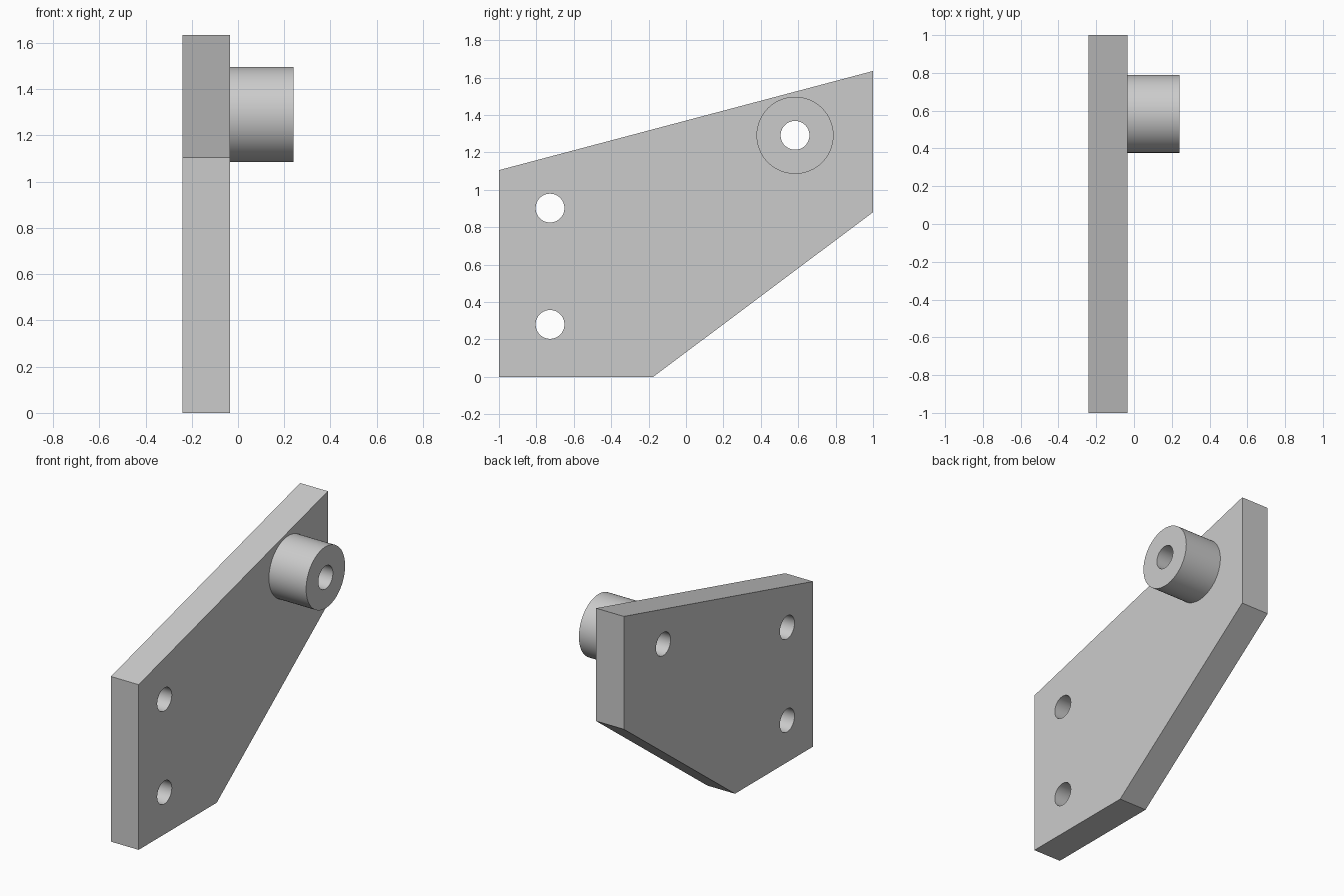
import bpy, bmesh, math
from mathutils import Matrix, Vector

cube = bpy.data.objects.get("Cube")
if cube:
    bpy.data.objects.remove(cube, do_unlink=True)

X_BACK, X_FACE, X_END = -0.24, -0.035, 0.24
BOSS = (0.583, 1.291)
HOLES = {"upper": (-0.727, 0.902), "lower": (-0.727, 0.28), "boss": BOSS}
HOLE_R, BOSS_R = 0.077, 0.206

grey = bpy.data.materials.new("plain grey")
grey.use_nodes = True
colour = (0.6, 0.6, 0.6, 1)
grey.diffuse_color = colour
grey.node_tree.nodes["Principled BSDF"].inputs["Base Color"].default_value = colour


def finish(name, bm):
    bmesh.ops.recalc_face_normals(bm, faces=bm.faces)
    mesh = bpy.data.meshes.new(name)
    bm.to_mesh(mesh)
    bm.free()
    mesh.materials.append(grey)
    obj = bpy.data.objects.new(name, mesh)
    bpy.context.collection.objects.link(obj)
    return obj


def rod(name, centre, radius, x0, x1):
    """Cylinder lying along x."""
    bm = bmesh.new()
    place = Matrix.Translation(((x0 + x1) / 2, *centre)) @ Matrix.Rotation(math.pi / 2, 4, 'Y')
    bmesh.ops.create_cone(bm, cap_ends=True, segments=64, radius1=radius,
                          radius2=radius, depth=x1 - x0, matrix=place)
    return finish(name, bm)


# Plate: side profile (y, z) extruded through its thickness
profile = [(-1, 0), (-0.175, 0), (1, 0.88), (1, 1.635), (-1, 1.105)]
bm = bmesh.new()
face = bm.faces.new([bm.verts.new((X_BACK, y, z)) for y, z in profile])
out = bmesh.ops.extrude_face_region(bm, geom=[face])
bmesh.ops.translate(bm, vec=Vector((X_FACE - X_BACK, 0, 0)),
                    verts=[v for v in out["geom"] if isinstance(v, bmesh.types.BMVert)])
plate = finish("mounting_plate", bm)

# Round boss on the plate's left face
boss = rod("boss", BOSS, BOSS_R, X_FACE, X_END)

# Through holes
cutters = {k: rod(k + "_hole_cutter", c, HOLE_R, X_BACK - 0.1, X_END + 0.1)
           for k, c in HOLES.items()}


def drill(obj, keys):
    bpy.ops.object.select_all(action='DESELECT')
    obj.select_set(True)
    bpy.context.view_layer.objects.active = obj
    for k in keys:
        mod = obj.modifiers.new(k + "_hole", 'BOOLEAN')
        mod.operation, mod.solver, mod.object = 'DIFFERENCE', 'EXACT', cutters[k]
        bpy.ops.object.modifier_apply(modifier=mod.name)
    bpy.ops.object.shade_smooth_by_angle(angle=math.radians(30))


drill(plate, HOLES)
drill(boss, ["boss"])
for cutter in cutters.values():
    bpy.data.objects.remove(cutter, do_unlink=True)
